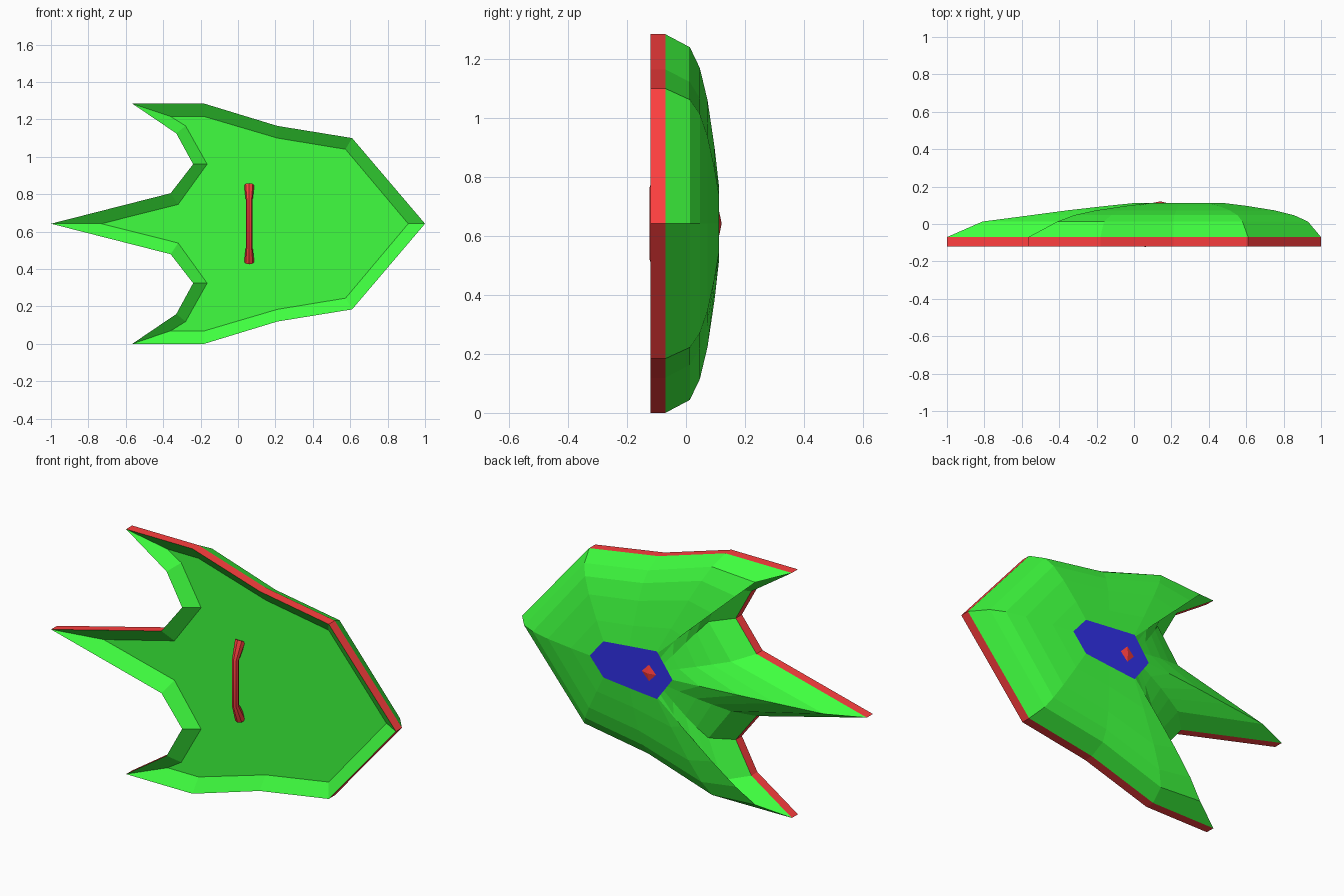
import bpy, bmesh

if "Cube" in bpy.data.objects:
    bpy.data.objects.remove(bpy.data.objects["Cube"])

ZC = 0.642  # height of the mirror line

def material(name, rgb):
    m = bpy.data.materials.new(name)
    m.diffuse_color = (*rgb, 1)
    m.use_nodes = True
    m.node_tree.nodes["Principled BSDF"].inputs["Base Color"].default_value = m.diffuse_color
    return m

GREEN = material("green", (0.05, 1.0, 0.05))
RED = material("red", (1.0, 0.05, 0.05))
BLUE = material("blue", (0.03, 0.03, 0.8))

def finish(bm, name, mats):
    bmesh.ops.remove_doubles(bm, verts=bm.verts, dist=0.001)
    bmesh.ops.recalc_face_normals(bm, faces=bm.faces)
    me = bpy.data.meshes.new(name)
    bm.to_mesh(me)
    bm.free()
    for m in mats:
        me.materials.append(m)
    ob = bpy.data.objects.new(name, me)
    bpy.context.collection.objects.link(ob)
    return ob

def ring(bm, half, y):
    """Closed loop from a half profile of (x, height above mirror line)."""
    pts = half + [(x, -z) for x, z in half[-2:0:-1]]
    return [bm.verts.new((x, y, ZC + z)) for x, z in pts]

# Half profiles, nose to tail: rim outline, front recess, back shoulder, badge edge
outline = [(1, 0), (.61, .458), (.21, .523), (-.18, .642), (-.565, .642),
           (-.33, .483), (-.24, .318), (-.36, .163), (-1, 0)]
recess = [(.91, 0), (.575, .398), (.21, .458), (-.18, .573), (-.36, .573),
          (-.28, .523), (-.165, .318), (-.32, .103), (-.73, 0)]
shoulder = [(.93, 0), (.58, .42), (.21, .48), (-.16, .598), (-.41, .583),
            (-.22, .505), (-.14, .305), (-.27, .13), (-.81, 0)]
badge = [(.48, 0), (.40, .095), (.25, .11), (.09, .125), (.085, .118),
         (.07, .097), (.05, .07), (.03, .042), (0, 0)]
speed = [.95, 1, 1, 1, .9, .8, .75, .65, .6]

def blend(t):
    return [(a[0] + (b[0] - a[0]) * t ** s, a[1] + (b[1] - a[1]) * t ** s)
            for a, b, s in zip(shoulder, badge, speed)]

# Shield body: recessed front, red rim band, domed back, blue badge
bm = bmesh.new()
layers = [(recess, -.07), (outline, -.12), (outline, -.07), (shoulder, .013),
          (blend(.15), .047), (blend(.38), .073), (blend(.72), .097), (badge, .112)]
rings = [ring(bm, p, y) for p, y in layers]
for k, (a, b) in enumerate(zip(rings, rings[1:])):
    n = len(a)
    for i in range(n):
        j = (i + 1) % n
        f = bm.faces.new((a[i], a[j], b[j], b[i]))
        f.material_index = 1 if k == 1 else 0
bm.faces.new(rings[0])
bm.faces.new(rings[-1]).material_index = 2
finish(bm, "shield_body", [GREEN, RED, BLUE])

# Four-sided gem on the badge
bm = bmesh.new()
base = ring(bm, [(.195, 0), (.135, .062), (.075, 0)], .108)
tip = bm.verts.new((.14, .121, ZC))
for i in range(4):
    bm.faces.new((base[i], base[(i + 1) % 4], tip))
bm.faces.new(base)
finish(bm, "gem", [RED])

# Grip bar on the front, thicker at its two feet
cu = bpy.data.curves.new("grip", 'CURVE')
cu.dimensions = '3D'
cu.bevel_depth = 1.0
cu.bevel_resolution = 2
cu.use_fill_caps = True
sp = cu.splines.new('POLY')
path = [(-.065, .205, .027), (-.107, .118, .017), (-.107, -.118, .017), (-.065, -.205, .027)]
sp.points.add(len(path) - 1)
for p, (y, z, r) in zip(sp.points, path):
    p.co = (.06, y, ZC + z, 1)
    p.radius = r
cu.materials.append(RED)
grip = bpy.data.objects.new("grip", cu)
bpy.context.collection.objects.link(grip)
bpy.context.view_layer.objects.active = grip
grip.select_set(True)
bpy.ops.object.convert(target='MESH')
bpy.ops.object.shade_smooth_by_angle()
